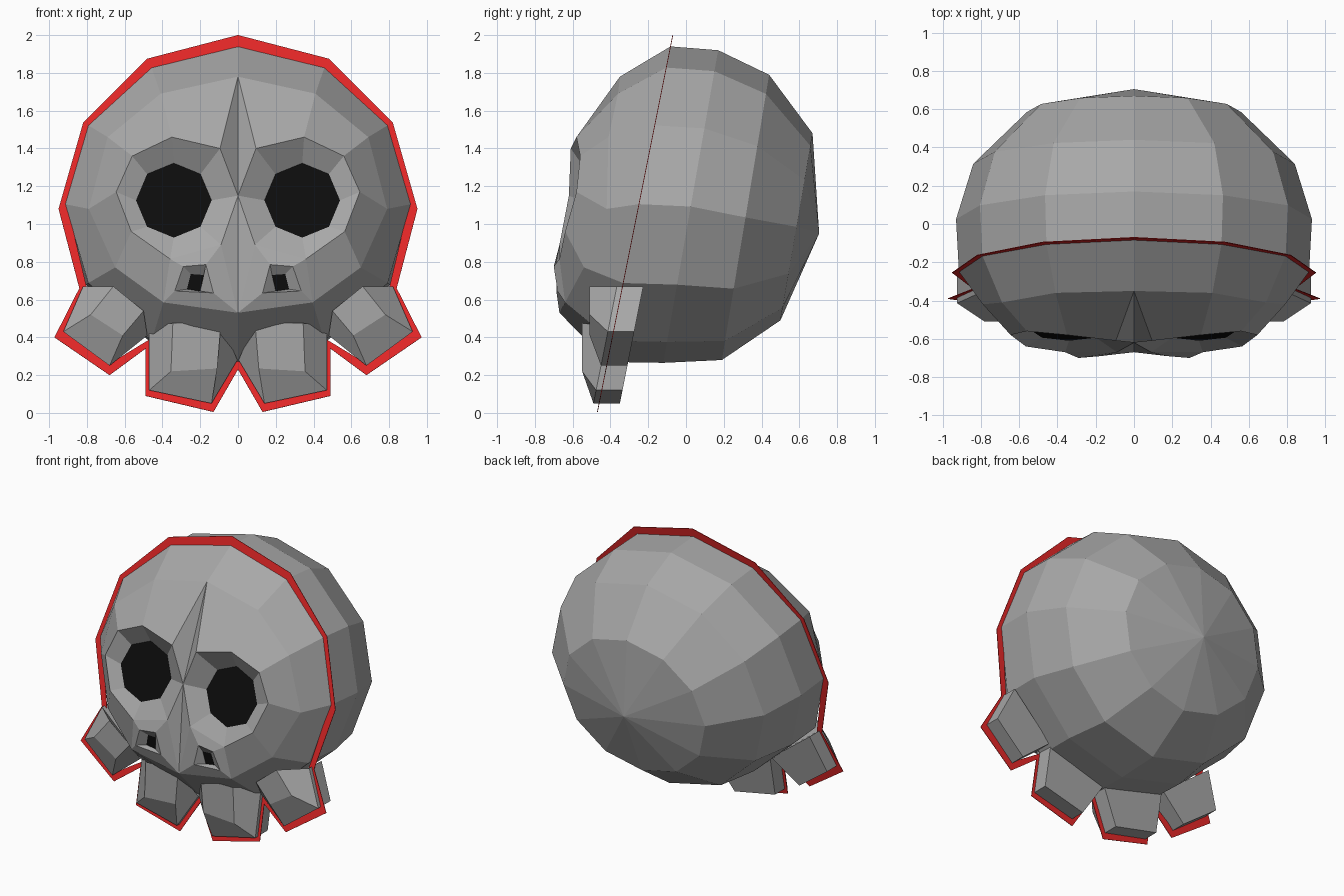
import bpy, bmesh, math

if "Cube" in bpy.data.objects:
    bpy.data.objects.remove(bpy.data.objects["Cube"])


def mat(name, rgb):
    m = bpy.data.materials.new(name)
    m.diffuse_color = (*rgb, 1)
    m.use_nodes = True
    m.node_tree.nodes["Principled BSDF"].inputs["Base Color"].default_value = m.diffuse_color
    return m


GRAY = mat("bone gray", (0.39, 0.39, 0.39))
BLACK = mat("hollow black", (0.004, 0.004, 0.004))
RED = mat("outline red", (0.85, 0.022, 0.022))


def seam_y(z):
    # tilted plane that carries the red outline
    return -0.07 + 0.2 * (z - 2.0)


def build(name, polys, mats):
    """Make an object from (points, material) polygons, mirrored in x and welded."""
    bm = bmesh.new()
    for pts, mi in polys:
        for s in (1, -1):
            order = pts if s == 1 else pts[::-1]
            f = bm.faces.new([bm.verts.new((s * x, y, z)) for x, y, z in order])
            f.material_index = mi
    bmesh.ops.remove_doubles(bm, verts=bm.verts[:], dist=0.0005)
    bmesh.ops.recalc_face_normals(bm, faces=bm.faces[:])
    me = bpy.data.meshes.new(name)
    bm.to_mesh(me)
    bm.free()
    for m in mats:
        me.materials.append(m)
    ob = bpy.data.objects.new(name, me)
    bpy.context.collection.objects.link(ob)
    return ob


def half_ring(w, top, bot):
    # right half of a tilted twelve-sided ring, from top to bottom
    pts = []
    for k in range(7):
        a = math.radians(30 * k)
        c = math.cos(a)
        y = (top[0] + bot[0]) / 2 + (top[0] - bot[0]) / 2 * c
        z = (top[1] + bot[1]) / 2 + (top[1] - bot[1]) / 2 * c
        pts.append((w * math.sin(a) if 0 < k < 6 else 0.0, y, z))
    return pts


# back of the head: rings closing on a pole
rings = [half_ring(0.915, (-0.082, 1.94), (-0.416, 0.27)),
         half_ring(0.93, (0.17, 1.92), (-0.12, 0.265)),
         half_ring(0.84, (0.44, 1.79), (0.19, 0.28)),
         half_ring(0.56, (0.67, 1.48), (0.50, 0.49))]
pole = (0, 0.705, 0.95)
head = []
for r0, r1 in zip(rings, rings[1:]):
    for k in range(6):
        head.append(([r0[k], r0[k + 1], r1[k + 1], r1[k]], 0))
for k in range(6):
    head.append(([rings[-1][k], rings[-1][k + 1], pole], 0))

# face landmarks: seam S, forehead and cheek A, socket rim E, nostril rim N, lip L
S = rings[0]
A = [(0, -.35, 1.78), (.41, -.36, 1.69), (.69, -.41, 1.46), (.79, -.42, 1.08), (.65, -.54, .77)]
E = [(.095, -.61, 1.40), (.35, -.58, 1.46), (.56, -.56, 1.36), (.645, -.58, 1.17),
     (.565, -.64, .96), (.36, -.67, .815), (.09, -.67, .89), (0, -.62, 1.15)]
N = [(.17, -.69, .785), (.29, -.70, .775), (.335, -.68, .645), (.13, -.685, .635)]
L0, L1 = (0, -.67, .53), (.395, -.64, .585)
for poly in ([S[0], S[1], A[1], A[0]], [S[1], S[2], A[2], A[1]], [S[2], S[3], A[3], A[2]],
             [S[3], S[4], A[4], A[3]], [S[4], S[5], L1, A[4]], [S[5], S[6], L0, L1],
             [A[0], A[1], E[1], E[0]], [A[0], E[0], E[7]], [A[1], A[2], E[2], E[1]],
             [A[2], A[3], E[3], E[2]], [A[3], A[4], E[4], E[3]], [A[4], L1, E[5], E[4]],
             [L1, N[2], N[1], E[5]], [E[5], N[1], N[0], E[6]], [N[0], N[3], L0, E[6]],
             [E[6], L0, E[7]], [L1, L0, N[3], N[2]]):
    head.append((poly, 0))

# eye hollows: sloping rim and black octagon
hole = []
for k in range(8):
    a = math.radians(135 - 45 * k)
    z = 1.125 + 0.197 * math.sin(a)
    hole.append((0.34 + 0.2 * math.cos(a), -0.555 + 0.28 * (z - 1.125), z))
# nostril hollows
slot = [(.18, -.655, .73), (.25, -.66, .735), (.27, -.65, .655), (.20, -.65, .645)]
for outer, inner in ((E, hole), (N, slot)):
    n = len(outer)
    for k in range(n):
        j = (k + 1) % n
        head.append(([outer[k], outer[j], inner[j], inner[k]], 0))
    head.append((inner, 1))
build("head", head, [GRAY, BLACK])


# stubby legs: a bevelled front face, then a straight block behind it
def leg(name, outline, front, front_y):
    layers = [[(x, front_y, z) for x, z in front],
              [(x, seam_y(z) - 0.03, z) for x, z in outline],
              [(x, seam_y(z) + 0.11, z) for x, z in outline]]
    polys = [(layers[0], 0), (layers[2][::-1], 0)]
    for a, b in zip(layers, layers[1:]):
        for k in range(4):
            j = (k + 1) % 4
            polys.append(([a[k], b[k], b[j], a[j]], 0))
    build(name, polys, [GRAY])


leg("outer_legs", [(.82, .67), (.925, .43), (.68, .25), (.48, .41)],
    [(.66, .67), (.78, .52), (.61, .41), (.50, .54)], -0.51)
leg("inner_legs", [(.47, .46), (.47, .12), (.14, .05), (.003, .28)],
    [(.345, .475), (.355, .22), (.11, .235), (.09, .475)], -0.55)

# thin red outline that follows the silhouette
rim_out = [(0, 2.0), (.48, 1.875), (.82, 1.535), (.95, 1.08), (.84, .66), (.972, .40),
           (.68, .20), (.49, .34), (.49, .09), (.13, .005), (0, .23)]
rim_in = [(0, 1.93), (.45, 1.82), (.78, 1.5), (.90, 1.08), (.80, .66), (.91, .43),
          (.68, .26), (.45, .40), (.46, .13), (.15, .06), (0, .29)]
ro = [(x, seam_y(z), z) for x, z in rim_out]
ri = [(x, seam_y(z), z) for x, z in rim_in]
rim = build("red_outline", [([ro[k], ro[k + 1], ri[k + 1], ri[k]], 0) for k in range(len(ro) - 1)], [RED])
thick = rim.modifiers.new("thickness", 'SOLIDIFY')
thick.thickness = 0.004
thick.offset = 0
